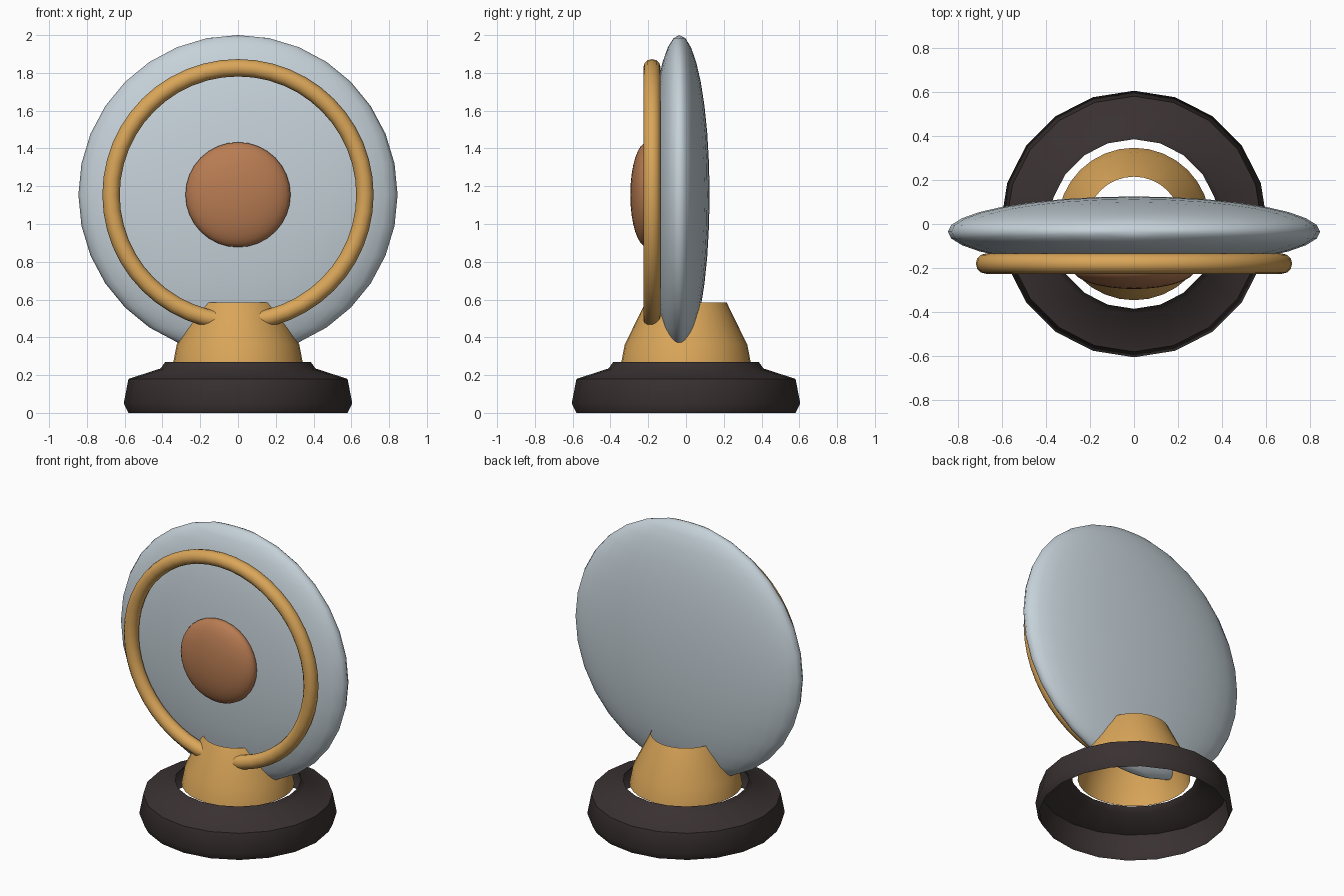
import bpy, bmesh, math
from mathutils import Matrix

if "Cube" in bpy.data.objects:
    bpy.data.objects.remove(bpy.data.objects["Cube"])


def material(name, rgb):
    m = bpy.data.materials.new(name)
    m.diffuse_color = (*rgb, 1.0)
    m.use_nodes = True
    m.node_tree.nodes["Principled BSDF"].inputs["Base Color"].default_value = m.diffuse_color
    return m


DARK = material("dark_brown", (0.042, 0.031, 0.031))
GOLD = material("gold", (0.70, 0.38, 0.10))
SILVER = material("pale_silver", (0.56, 0.64, 0.69))
COPPER = material("copper_brown", (0.48, 0.20, 0.085))


def finish(bm, name, mat, angle=60):
    bmesh.ops.recalc_face_normals(bm, faces=bm.faces)
    mesh = bpy.data.meshes.new(name)
    bm.to_mesh(mesh)
    bm.free()
    mesh.materials.append(mat)
    ob = bpy.data.objects.new(name, mesh)
    bpy.context.collection.objects.link(ob)
    bpy.ops.object.select_all(action='DESELECT')
    ob.select_set(True)
    bpy.context.view_layer.objects.active = ob
    bpy.ops.object.shade_smooth_by_angle(angle=math.radians(angle))
    return ob


def lathe(name, profile, sides, mat):
    """Open shell of revolution around z from (radius, height) points."""
    bm = bmesh.new()
    rings = []
    for r, z in profile:
        rings.append([bm.verts.new((r * math.cos(2 * math.pi * i / sides),
                                    r * math.sin(2 * math.pi * i / sides), z))
                      for i in range(sides)])
    for a, b in zip(rings, rings[1:]):
        for i in range(sides):
            j = (i + 1) % sides
            bm.faces.new((a[i], a[j], b[j], b[i]))
    ob = finish(bm, name, mat)
    # open shells: make sure the normals point outwards
    p = ob.data.polygons[0]
    if p.normal.x * p.center.x + p.normal.y * p.center.y < 0:
        ob.data.flip_normals()
    return ob


def ellipsoid(name, centre, radii, segments, rings, mat):
    bm = bmesh.new()
    bmesh.ops.create_uvsphere(bm, u_segments=segments, v_segments=rings, radius=1.0)
    bm.transform(Matrix.Translation(centre) @ Matrix.Diagonal((*radii, 1.0)))
    return finish(bm, name, mat, 180)


# Foot ring and neck, both hollow shells
lathe("base_ring", [(0.58, 0), (0.605, 0.05), (0.58, 0.18), (0.41, 0.235), (0.385, 0.27)], 20, DARK)
lathe("neck", [(0.346, 0.25), (0.325, 0.36), (0.215, 0.585)], 32, GOLD)

# Large lens-shaped disc and its central boss
ellipsoid("disc", (0, -0.035, 1.155), (0.845, 0.16, 0.845), 32, 16, SILVER)
ellipsoid("centre_boss", (0, -0.205, 1.155), (0.278, 0.09, 0.278), 32, 16, COPPER)

# Hoop on the front of the disc
bpy.ops.mesh.primitive_torus_add(major_radius=0.672, minor_radius=0.046,
                                 major_segments=48, minor_segments=12,
                                 location=(0, -0.18, 1.155),
                                 rotation=(math.pi / 2, 0, 0))
hoop = bpy.context.object
hoop.name = "front_hoop"
hoop.data.materials.append(GOLD)
bpy.ops.object.shade_smooth()
